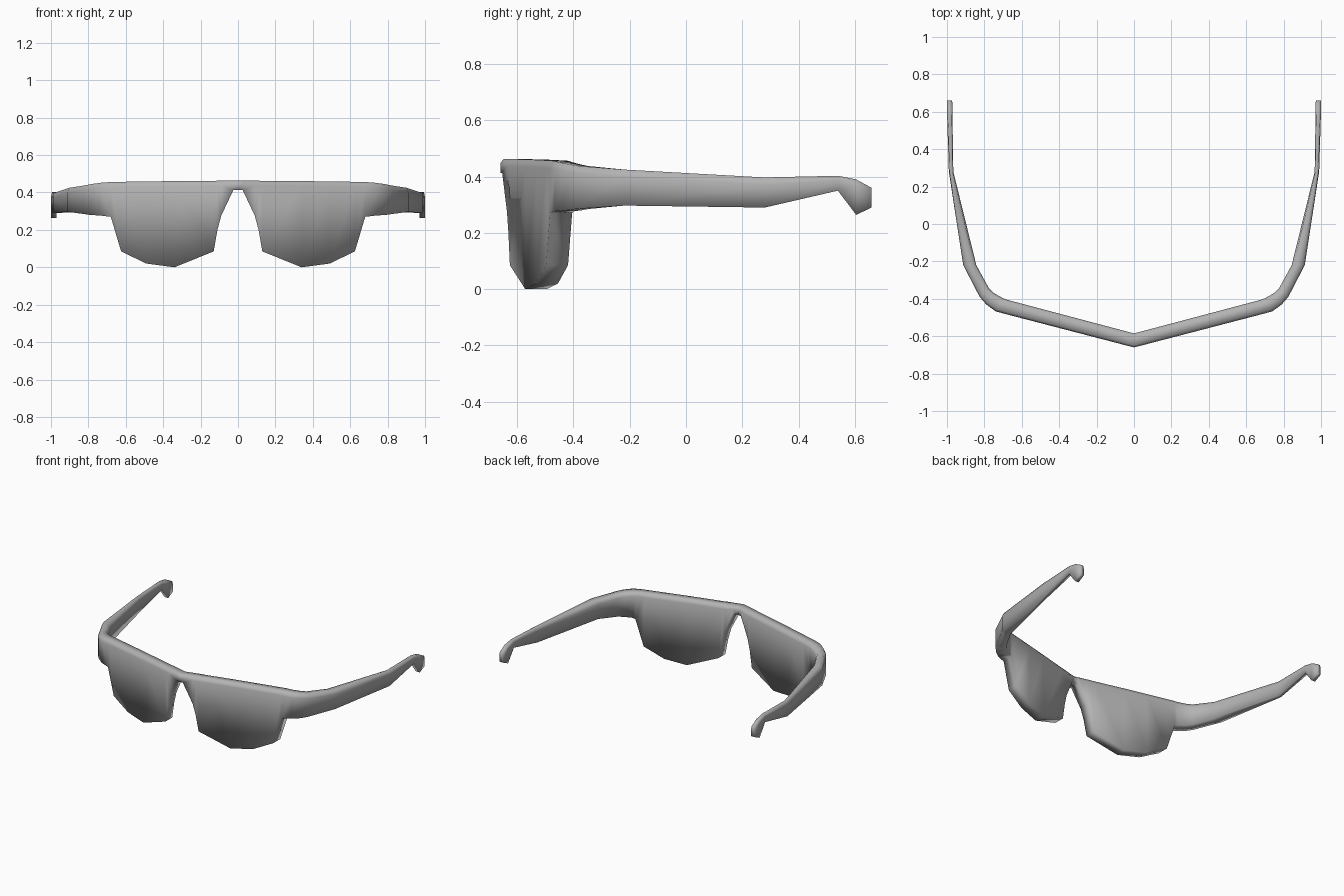
import bpy, bmesh

cube = bpy.data.objects.get("Cube")
if cube:
    bpy.data.objects.remove(cube, do_unlink=True)

grey = bpy.data.materials.new("plain_grey")
grey.use_nodes = True
colour = (0.45, 0.45, 0.45, 1)
grey.diffuse_color = colour
grey.node_tree.nodes["Principled BSDF"].inputs["Base Color"].default_value = colour

# Left half of the front: x, top height, bottom height along the raked brow line
front = [(0, .463, .413), (.025, .463, .413), (.09, .463, .275), (.11, .463, .2),
         (.13, .462, .085), (.34, .461, 0), (.49, .459, .02), (.625, .457, .085),
         (.68, .456, .27)]
# Corner and temple arm: outer x, y, inner x, y, top height, bottom height
arm = [(.74, -.467, .70, -.397, .452, .277), (.79, -.43, .745, -.372, .445, .28),
       (.825, -.39, .775, -.345, .438, .285), (.913, -.22, .843, -.22, .425, .297),
       (.99, .28, .966, .28, .397, .29), (.998, .54, .97, .54, .403, .35),
       (1, .605, .97, .605, .39, .264), (1, .66, .972, .66, .36, .29)]
sections = [(x, -.66 + .26 * x, x, -.585 + .265 * x, t, b) for x, t, b in front] + arm


def ring(bm, ox, oy, ix, iy, top, bottom):
    """Cross-section with slightly softened upper edges."""
    def point(f, z):
        return bm.verts.new((ox + (ix - ox) * f, oy + (iy - oy) * f, z))
    shoulder = top - min(.025, (top - bottom) * .3)
    return [point(0, bottom), point(0, shoulder), point(.15, top),
            point(.85, top), point(1, shoulder), point(1, bottom)]


# Skin the sections from the bridge to the ear hook
bm = bmesh.new()
rings = [ring(bm, *s) for s in sections]
for a, b in zip(rings, rings[1:]):
    for i in range(len(a)):
        j = (i + 1) % len(a)
        bm.faces.new((a[i], b[i], b[j], a[j]))
bm.faces.new(rings[-1])
bmesh.ops.recalc_face_normals(bm, faces=bm.faces)
# The open bridge end must not confuse the outward direction
bm.faces.ensure_lookup_table()
if bm.faces[0].normal.y > 0:
    bmesh.ops.reverse_faces(bm, faces=bm.faces)
mesh = bpy.data.meshes.new("glasses_frame")
bm.to_mesh(mesh)
bm.free()
mesh.materials.append(grey)
for face in mesh.polygons:
    face.use_smooth = True

frame = bpy.data.objects.new("glasses_frame", mesh)
bpy.context.collection.objects.link(frame)

# Mirror across the bridge
mirror = frame.modifiers.new("mirror", "MIRROR")
mirror.use_clip = True
mirror.merge_threshold = .001
